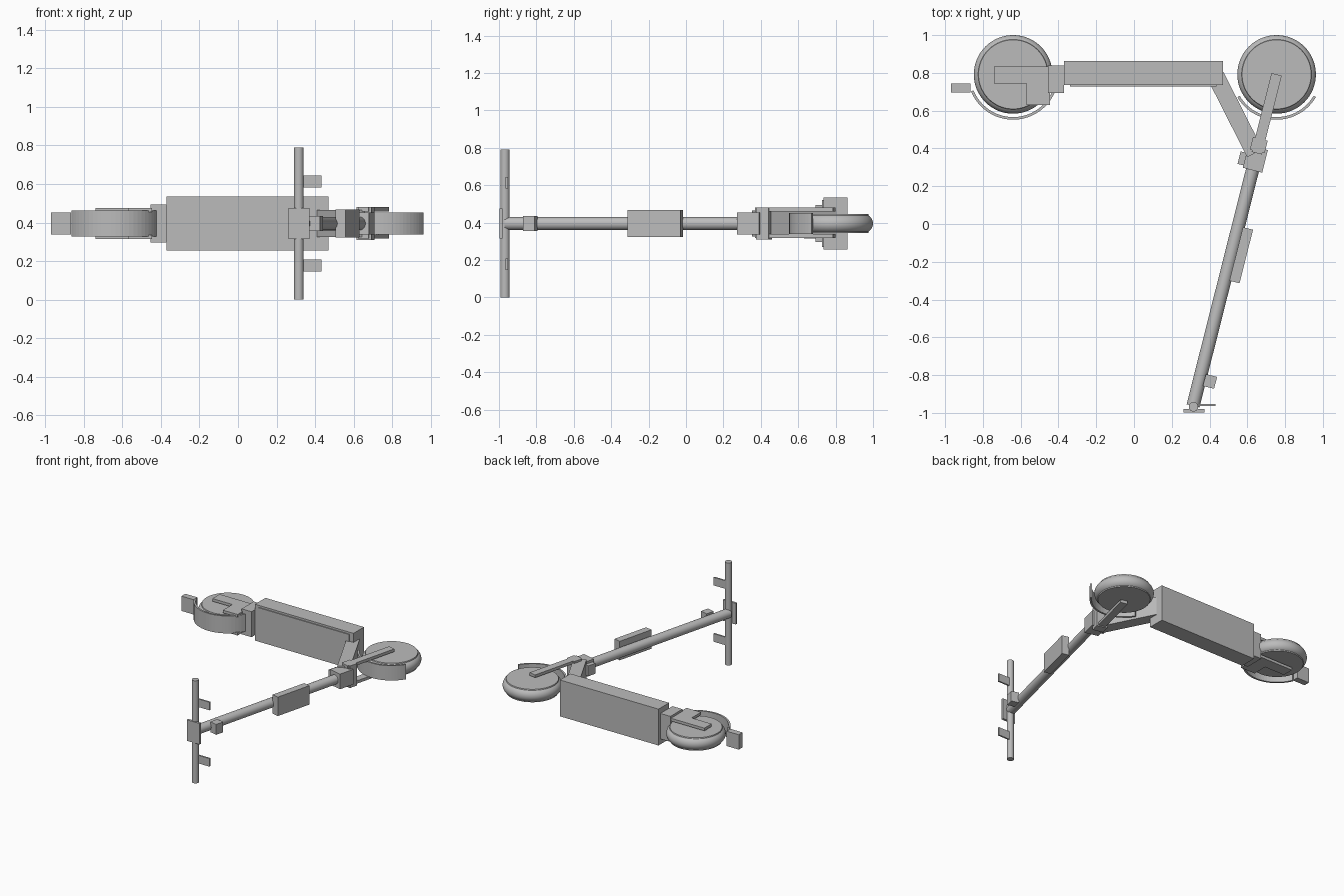
import bpy, bmesh, math
from mathutils import Matrix, Vector

if "Cube" in bpy.data.objects:
    bpy.data.objects.remove(bpy.data.objects["Cube"])

MID = 0.395                       # height of the scooter's centre plane
REAR = Vector((-0.64, 0.792, MID))
FRONT = Vector((0.755, 0.792, MID))
TILT = math.radians(-14.15)       # lean of the steering column
STEER = Matrix.Translation(FRONT) @ Matrix.Rotation(TILT, 4, "Z")
FLAT = Matrix.Translation((0, 0, MID))

grey = bpy.data.materials.new("plain grey")
grey.use_nodes = True
grey.diffuse_color = (0.5, 0.5, 0.5, 1)
bsdf = next(n for n in grey.node_tree.nodes if n.type == "BSDF_PRINCIPLED")
bsdf.inputs["Base Color"].default_value = (0.5, 0.5, 0.5, 1)


def finish(name, bm, matrix, smooth=False):
    bmesh.ops.recalc_face_normals(bm, faces=bm.faces)
    mesh = bpy.data.meshes.new(name)
    bm.to_mesh(mesh)
    bm.free()
    mesh.materials.append(grey)
    obj = bpy.data.objects.new(name, mesh)
    bpy.context.collection.objects.link(obj)
    obj.matrix_world = matrix
    if smooth:
        bpy.ops.object.select_all(action="DESELECT")
        obj.select_set(True)
        bpy.context.view_layer.objects.active = obj
        bpy.ops.object.shade_smooth_by_angle(angle=math.radians(30))
    return obj


def prism(name, outline, z0, z1, matrix=FLAT):
    """Extrude an outline in the xy plane from z0 to z1."""
    bm = bmesh.new()
    face = bm.faces.new([bm.verts.new((x, y, z0)) for x, y in outline])
    top = bmesh.ops.extrude_face_region(bm, geom=[face])["geom"]
    verts = [v for v in top if isinstance(v, bmesh.types.BMVert)]
    bmesh.ops.translate(bm, verts=verts, vec=(0, 0, z1 - z0))
    return finish(name, bm, matrix)


def box(name, xs, ys, zs, matrix=FLAT):
    (x0, x1), (y0, y1) = xs, ys
    return prism(name, [(x0, y0), (x1, y0), (x1, y1), (x0, y1)], *zs, matrix)


def rod(name, radius, length, matrix):
    bm = bmesh.new()
    bmesh.ops.create_cone(bm, cap_ends=True, segments=32, radius1=radius,
                          radius2=radius, depth=length)
    return finish(name, bm, matrix, True)


def wheel(name, centre):
    """Rounded tyre with a flat hub disc, turned about z."""
    bm = bmesh.new()
    arc = [(0.158 + 0.05 * math.cos(a), 0.05 * math.sin(a))
           for a in (math.radians(57 - 114 * i / 12) for i in range(13))]
    half = [(0, 0.05), (0.183, 0.05)]
    profile = half + arc + [(r, -z) for r, z in reversed(half)]
    verts = [bm.verts.new((r, 0, z)) for r, z in profile]
    edges = [bm.edges.new(pair) for pair in zip(verts, verts[1:])]
    bmesh.ops.spin(bm, geom=verts + edges, cent=(0, 0, 0), axis=(0, 0, 1),
                   angle=math.tau, steps=64)
    bmesh.ops.remove_doubles(bm, verts=bm.verts, dist=0.0001)
    finish(name, bm, Matrix.Translation(centre), True)


def fender(name, centre, start, end, half):
    """Curved mudguard strip round a wheel."""
    angles = [math.radians(start + (end - start) * i / 24) for i in range(25)]
    ring = [(0.24 * math.cos(a), 0.24 * math.sin(a)) for a in angles]
    ring += [(0.226 * math.cos(a), 0.226 * math.sin(a)) for a in reversed(angles)]
    prism(name, ring, -half, half, Matrix.Translation(centre))


# Wheels and mudguards
wheel("rear_wheel", REAR)
wheel("front_wheel", FRONT)
fender("rear_fender", REAR, 202, 340, 0.067)
fender("front_fender", FRONT, 210, 330, 0.057)

# Deck, standing mat and rear end
box("deck", (-0.37, 0.47), (0.735, 0.863), (-0.14, 0.14))
box("deck_mat", (-0.34, 0.437), (0.728, 0.736), (-0.125, 0.125))
box("rear_bracket", (-0.455, -0.37), (0.693, 0.84), (-0.098, 0.098))
box("tail_light", (-0.97, -0.865), (0.696, 0.743), (-0.057, 0.057))
bracket = [(-0.74, 0.745), (-0.57, 0.745), (-0.57, 0.63), (-0.445, 0.63),
           (-0.445, 0.833), (-0.74, 0.833)]

# Plates either side of the wheels
for side, z0, z1 in (("left", 0.06, 0.081), ("right", -0.081, -0.06)):
    prism(side + "_rear_plate", bracket, z0, z1)
    box(side + "_fork_leg", (-0.028, 0.028), (-0.43, 0), (z0 + 0.003, z1 + 0.004), STEER)

# Sloping neck from deck to steering head
start, end = Vector((0.432, 0.785)), Vector((0.64, 0.375))
run = end - start
neck = Matrix.Translation((*start, MID)) @ Matrix.Rotation(math.atan2(run.y, run.x), 4, "Z")
box("neck", (0, run.length), (-0.046, 0.046), (-0.07, 0.07), neck)

# Steering column, with y running along it
box("fork_crown", (-0.04, 0.04), (-0.42, -0.352), (-0.085, 0.085), STEER)
box("steering_head", (-0.053, 0.053), (-0.523, -0.4), (-0.058, 0.058), STEER)
box("folding_latch", (-0.085, -0.048), (-0.51, -0.442), (-0.04, 0.04), STEER)
box("battery_case", (0.025, 0.08), (-1.12, -0.828), (-0.073, 0.073), STEER)
box("headlight", (0.025, 0.086), (-1.695, -1.63), (-0.04, 0.04), STEER)
rod("stem", 0.035, 1.37, STEER @ Matrix.Translation((0, -1.125, 0))
    @ Matrix.Rotation(math.pi / 2, 4, "X"))

# Handlebar, display and brake levers
rod("handlebar", 0.025, 0.79, Matrix.Translation((0.315, -0.968, MID)))
box("display", (0.262, 0.372), (-0.998, -0.98), (-0.081, 0.081))
for side, z in (("left", 0.217), ("right", -0.217)):
    box(side + "_brake_lever", (0.315, 0.432), (-0.964, -0.952), (z - 0.031, z + 0.031))
